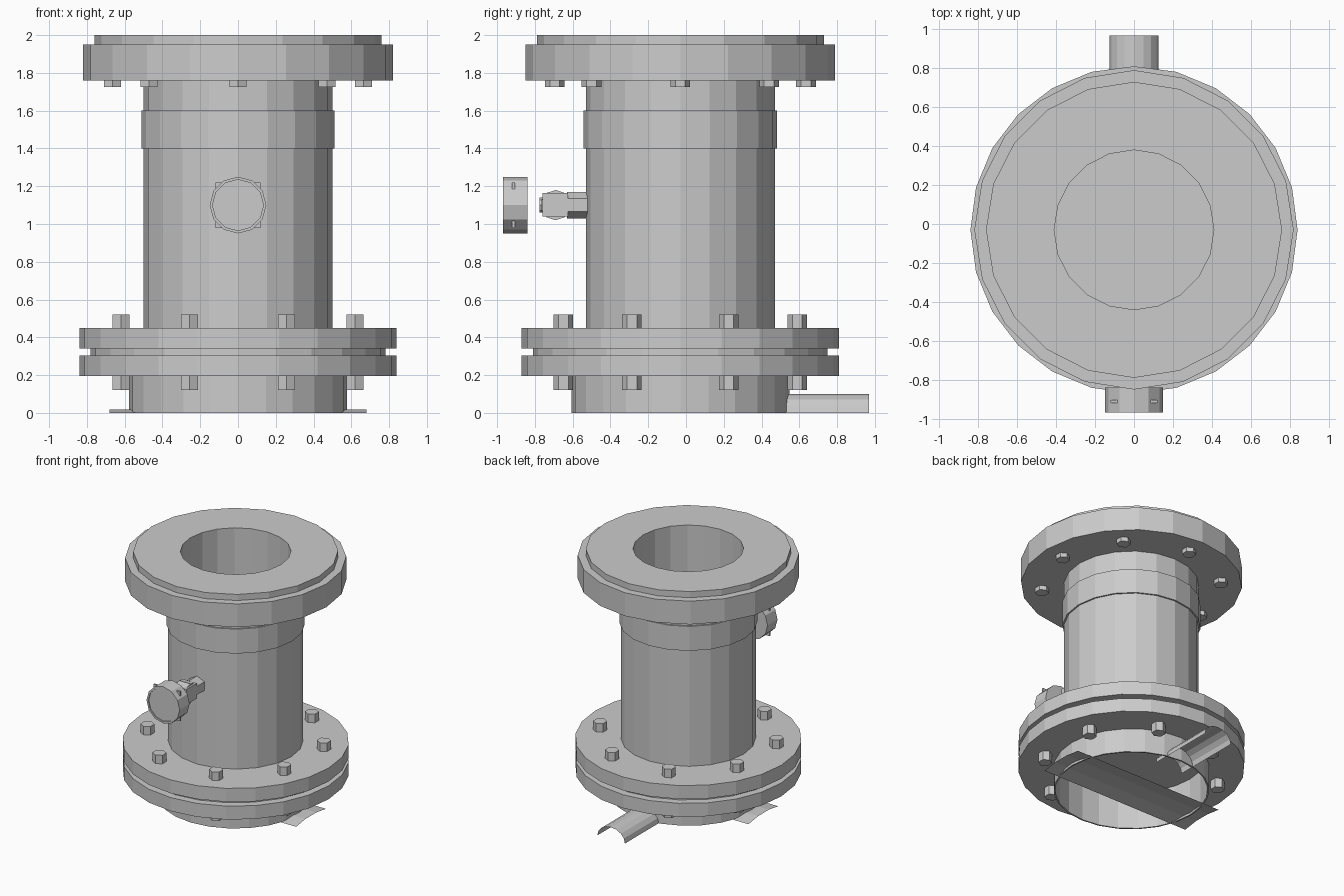
import bpy, bmesh, math
from mathutils import Matrix, Vector

if "Cube" in bpy.data.objects:
    bpy.data.objects.remove(bpy.data.objects["Cube"])

CY = -0.03  # y of the main vertical axis
metal = bpy.data.materials.new("grey_metal")
metal.diffuse_color = (0.6, 0.6, 0.6, 1)
metal.use_nodes = True
metal.node_tree.nodes["Principled BSDF"].inputs["Base Color"].default_value = metal.diffuse_color


def finish(name, bm, fix=True):
    bmesh.ops.remove_doubles(bm, verts=bm.verts, dist=1e-5)
    if fix:
        bmesh.ops.recalc_face_normals(bm, faces=bm.faces)
    me = bpy.data.meshes.new(name)
    bm.to_mesh(me)
    bm.free()
    me.materials.append(metal)
    ob = bpy.data.objects.new(name, me)
    bpy.context.collection.objects.link(ob)
    return ob


def lathe(name, profile, n, origin=(0, CY, 0), axis="Z", start=0.0, closed=True):
    """Revolve a (radius, height) profile around an axis into n flat sides."""
    rot = {"Z": Matrix(), "X": Matrix.Rotation(math.pi / 2, 4, "Y"),
           "Y": Matrix.Rotation(-math.pi / 2, 4, "X")}[axis]
    mat = Matrix.Translation(origin) @ rot
    bm = bmesh.new()
    rings = []
    for r, h in profile:
        if r == 0:
            v = bm.verts.new(mat @ Vector((0, 0, h)))
            rings.append([v] * n)
        else:
            rings.append([bm.verts.new(mat @ Vector((
                r * math.cos(start + i * math.tau / n),
                r * math.sin(start + i * math.tau / n), h))) for i in range(n)])
    pairs = list(zip(rings, rings[1:]))
    if closed and profile[0][0] > 0:
        pairs.append((rings[-1], rings[0]))
    for a, b in pairs:
        for i in range(n):
            j = (i + 1) % n
            vs = list(dict.fromkeys((a[i], a[j], b[j], b[i])))
            if len(vs) > 2:
                bm.faces.new(vs)
    return finish(name, bm)


def disc(name, r, z0, z1, n, **kw):
    return lathe(name, [(0, z0), (r, z0), (r, z1), (0, z1)], n, **kw)


def tube(name, ri, ro, z0, z1, n, **kw):
    return lathe(name, [(ri, z0), (ro, z0), (ro, z1), (ri, z1)], n, **kw)


def box(name, lo, hi):
    bm = bmesh.new()
    size = Vector(hi) - Vector(lo)
    mid = (Vector(hi) + Vector(lo)) / 2
    bmesh.ops.create_cube(bm, size=1, matrix=Matrix.Translation(mid) @ Matrix.Diagonal((*size, 1)))
    return finish(name, bm)


def sheet(name, a, b):
    """Open strip between two matching rows of points."""
    bm = bmesh.new()
    va, vb = [bm.verts.new(p) for p in a], [bm.verts.new(p) for p in b]
    for i in range(len(a) - 1):
        f = bm.faces.new((va[i], va[i + 1], vb[i + 1], vb[i]))
        f.normal_update()
        if f.normal.z < 0:
            f.normal_flip()
    return finish(name, bm, fix=False)


# Base ring, lower flange pair and gasket
tube("base_ring", 0.565, 0.577, 0.0, 0.2, 24)
tube("lower_flange", 0.565, 0.84, 0.195, 0.305, 24)
disc("gasket", 0.78, 0.305, 0.34, 24)
disc("middle_flange", 0.84, 0.34, 0.45, 24)

# Pipe body, collar and top flange with raised face
tube("pipe_body", 0.41, 0.5, 0.45, 1.77, 20)
tube("collar", 0.49, 0.512, 1.4, 1.6, 20)
lathe("top_flange", [(0.41, 1.76), (0.82, 1.76), (0.82, 1.95),
                     (0.76, 1.95), (0.76, 2.0), (0.41, 2.0)], 20)

# Hex bolts around the flanges
for k in range(8):
    a = k * math.pi / 4
    b = a + math.pi / 8
    low = (0.67 * math.cos(b), CY + 0.67 * math.sin(b), 0)
    top = (0.665 * math.cos(a), CY + 0.665 * math.sin(a), 0)
    for name, pos, z0, z1 in (("middle_bolt", low, 0.45, 0.52),
                              ("lower_nut", low, 0.12, 0.195),
                              ("top_nut", top, 1.725, 1.76)):
        disc(f"{name}_{k + 1}", 0.052, z0, z1, 6, origin=pos, start=math.pi / 2)

# Side valve: stem, block, cross barrel and tip
Z = 1.1
disc("valve_stem", 0.07, -0.63, -0.5, 6, origin=(0, 0, Z), axis="Y", start=math.pi / 2)
box("valve_block", (-0.065, -0.76, 1.04), (0.065, -0.625, 1.165))
disc("valve_barrel", 0.08, -0.05, 0.05, 10, origin=(0, -0.69, Z), axis="X")
disc("valve_tip", 0.04, -0.775, -0.75, 8, origin=(0, 0, Z), axis="Y")

# Dial gauge with rim, face and square mounting plate
lathe("gauge", [(0, -0.84), (0.15, -0.84), (0.15, -0.968), (0.135, -0.968),
                (0.135, -0.96), (0, -0.96)], 12, origin=(0, 0, Z), axis="Y")
box("gauge_plate", (-0.12, -0.92, Z - 0.12), (0.12, -0.905, Z + 0.12))

# Open half pipe at the back
arc = [(0.125 * math.cos(t * math.pi / 8), 0.1 * math.sin(t * math.pi / 8)) for t in range(9)]
sheet("half_pipe", [(x, 0.4, z) for x, z in arc], [(x, 0.968, z) for x, z in arc])

# Shallow arched strip across the bottom
arch = [(-0.22, 0.0), (-0.1, 0.018), (0.04, 0.018), (0.165, 0.0)]
sheet("bottom_strip", [(-0.68, y, z) for y, z in arch], [(0.68, y, z) for y, z in arch])
